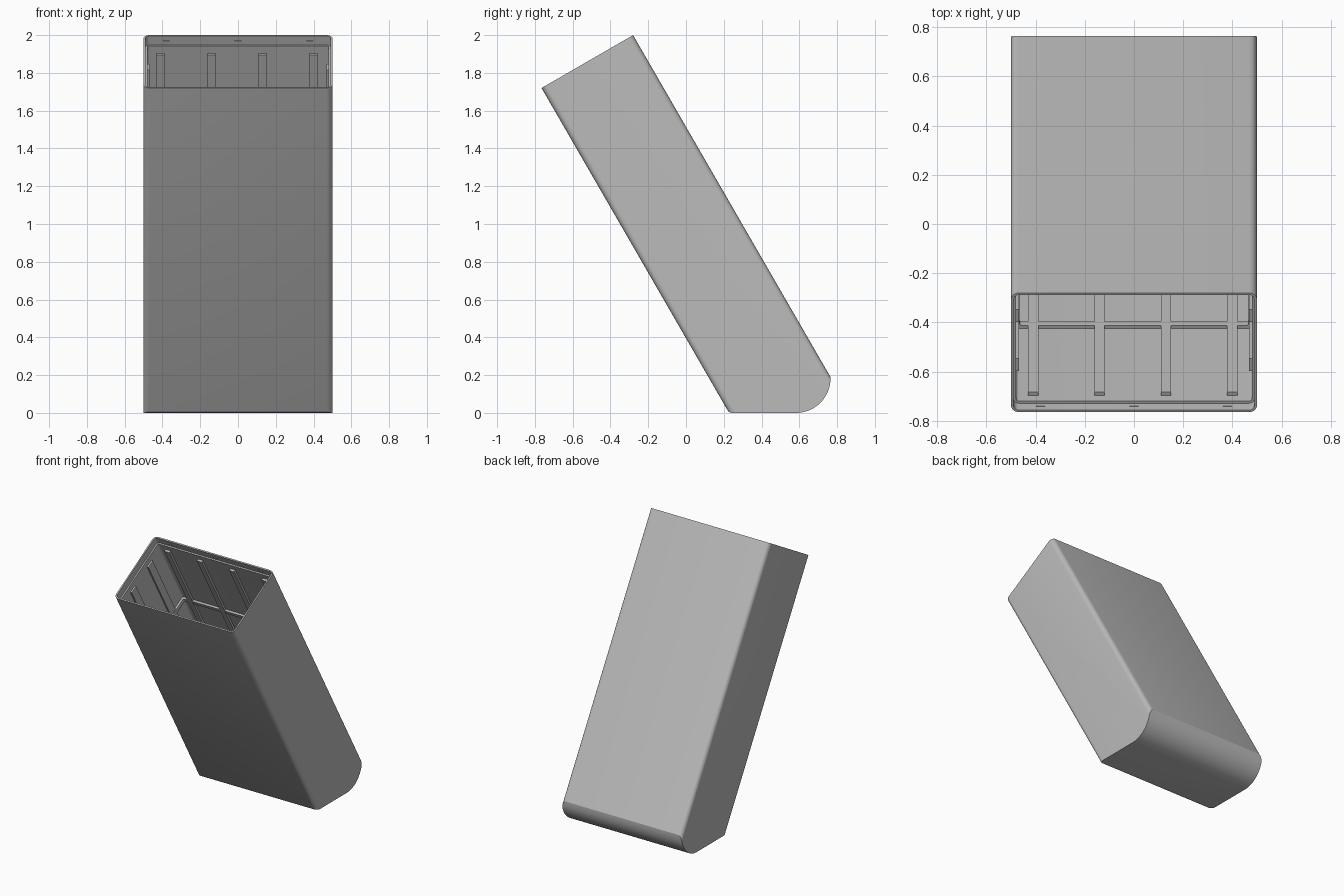
import bpy, bmesh, math
from mathutils import Vector

if "Cube" in bpy.data.objects:
    bpy.data.objects.remove(bpy.data.objects["Cube"])

S, C = 0.5, math.sqrt(3) / 2      # 30 degree lean
DEPTH, HALF_W = 0.56, 0.5         # section size across the leaning axis

gray = bpy.data.materials.new("gray plastic")
gray.diffuse_color = (0.5, 0.5, 0.5, 1)
gray.use_nodes = True
gray.node_tree.nodes["Principled BSDF"].inputs["Base Color"].default_value = gray.diffuse_color


def place(x, v, d):
    """x across, v from front wall to back wall, d down from the rim."""
    return Vector((x, -0.765 + C * v + S * d, 1.72 + S * v - C * d))


def prism(name, bottom, top):
    bm = bmesh.new()
    a = [bm.verts.new(p) for p in bottom]
    b = [bm.verts.new(p) for p in top]
    bm.faces.new(a)
    bm.faces.new(b[::-1])
    for i in range(len(a)):
        j = (i + 1) % len(a)
        bm.faces.new((a[i], b[i], b[j], a[j]))
    bmesh.ops.recalc_face_normals(bm, faces=bm.faces)
    me = bpy.data.meshes.new(name)
    bm.to_mesh(me)
    bm.free()
    me.materials.append(gray)
    ob = bpy.data.objects.new(name, me)
    bpy.context.collection.objects.link(ob)
    return ob


def tube(name, inset, d0, d1):
    """Leaning rounded-rectangle bar."""
    r = max(0.032 - inset, 0.008)
    hx, hv = HALF_W - inset, DEPTH / 2 - inset
    pts = []
    for k, (sx, sv) in enumerate([(1, 1), (-1, 1), (-1, -1), (1, -1)]):
        for i in range(7):
            t = math.radians(90 * k + 15 * i)
            pts.append((sx * (hx - r) + r * math.cos(t),
                        DEPTH / 2 + sv * (hv - r) + r * math.sin(t)))
    return prism(name, [place(x, v, d0) for x, v in pts],
                 [place(x, v, d1) for x, v in pts])


def base_profile(name, start, inset):
    """Wide block whose underside gives the flat foot and rounded heel."""
    r = 0.182 - inset
    pts = list(start)
    for i in range(17):
        t = math.radians(-90 + 90 * i / 16)
        pts.append((0.583 + r * math.cos(t), 0.182 + r * math.sin(t)))
    pts += [(0.765 - inset, 3), (-3, 3)]
    return prism(name, [(-1, y, z) for y, z in pts], [(1, y, z) for y, z in pts])


def cut(ob, tool, op):
    mod = ob.modifiers.new("cut", 'BOOLEAN')
    mod.operation, mod.solver, mod.object = op, 'EXACT', tool
    bpy.context.view_layer.objects.active = ob
    bpy.ops.object.modifier_apply(modifier=mod.name)
    bpy.data.objects.remove(tool, do_unlink=True)


def bar(name, x0, x1, v0, v1, d0, d1):
    q = [(x0, v0), (x1, v0), (x1, v1), (x0, v1)]
    return prism(name, [place(x, v, d0) for x, v in q],
                 [place(x, v, d1) for x, v in q])


# Container shell with flat foot, rounded heel, hollow and thinner lip
shell = tube("container", 0, 0, 2.4)
foot = [(-3, 0.015), (0.2185, 0.015), (0.228, 0.004), (0.245, 0)]
cut(shell, base_profile("foot_cutter", foot, 0), 'INTERSECT')
hollow = tube("hollow", 0.02, -0.1, 2.4)
cut(hollow, base_profile("floor_cutter", [(-3, 0.02)], 0.02), 'INTERSECT')
cut(shell, hollow, 'DIFFERENCE')
cut(shell, tube("lip_cutter", 0.01, -0.1, 0.055), 'DIFFERENCE')
bpy.ops.object.select_all(action='DESELECT')
shell.select_set(True)
bpy.context.view_layer.objects.active = shell
bpy.ops.object.shade_smooth_by_angle(angle=math.radians(28))

# Inner ledge ring
ledge = tube("inner_ledge", 0.015, 0.645, 0.675)
cut(ledge, tube("ledge_cutter", 0.035, 0.6, 0.72), 'DIFFERENCE')

# Long ribs on the front and back walls
for x in (-0.41, -0.14, 0.13, 0.40):
    bar("front_rib", x - 0.021, x + 0.021, 0.015, 0.036, 0.1, 1.9)
    bar("back_rib", x - 0.021, x + 0.021, DEPTH - 0.036, DEPTH - 0.015, 0.1, 1.98)

# Ribs on the side walls
for s in (-1, 1):
    for v in (0.165, 0.395):
        x0, x1 = sorted((s * 0.468, s * 0.485))
        bar("side_rib", x0, x1, v - 0.03, v + 0.03, 0.1, 1.9)

# Small catches inside the lip
for x in (-0.38, 0, 0.38):
    bar("front_catch", x - 0.018, x + 0.018, 0.006, 0.013, 0.028, 0.036)
    bar("back_catch", x - 0.018, x + 0.018, DEPTH - 0.013, DEPTH - 0.006, 0.028, 0.036)
